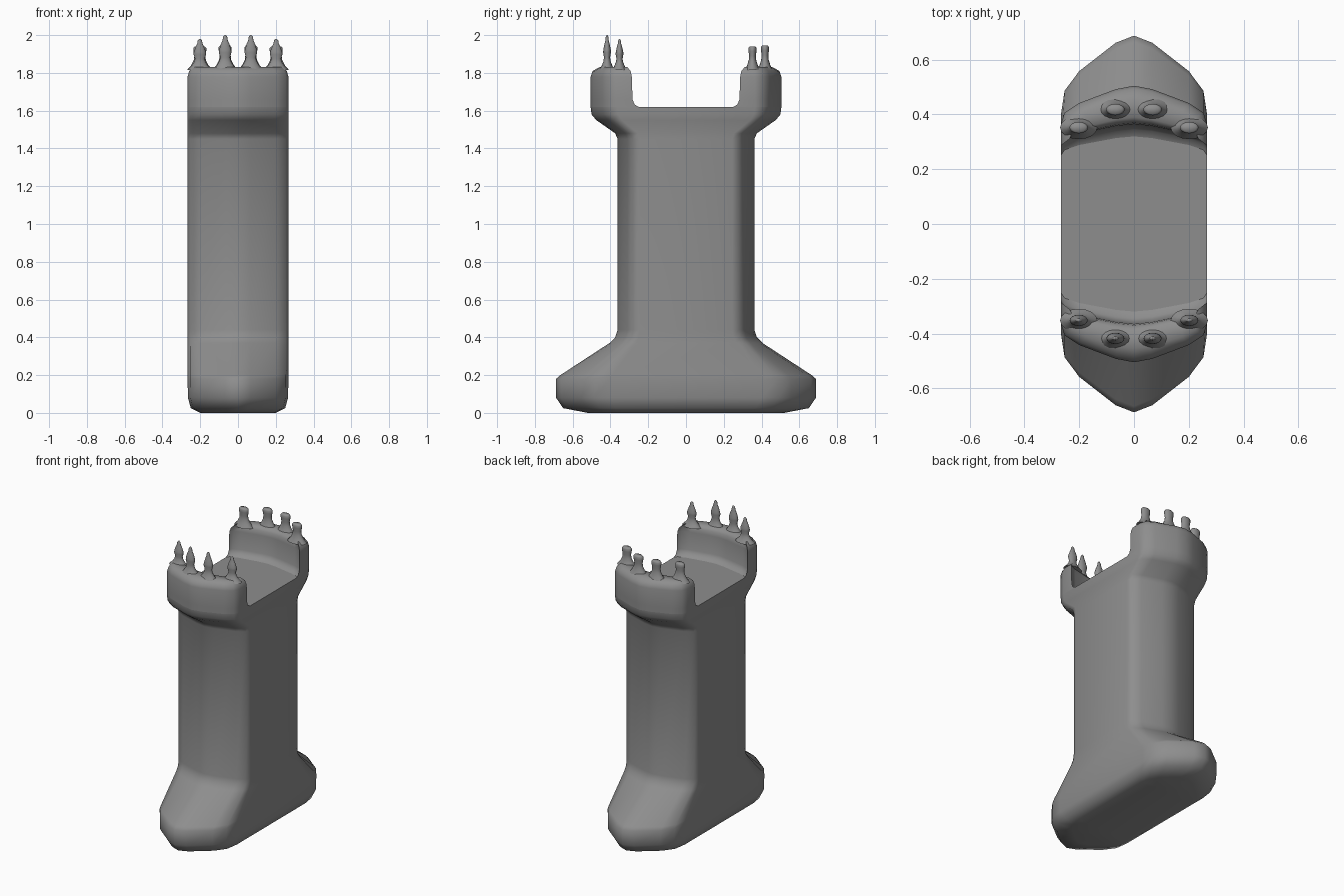
import bpy, bmesh, math

cube = bpy.data.objects.get("Cube")
if cube:
    bpy.data.objects.remove(cube)

stone = bpy.data.materials.new("grey_stone")
stone.use_nodes = True
GREY = (0.27, 0.27, 0.27, 1)
stone.diffuse_color = GREY
stone.node_tree.nodes["Principled BSDF"].inputs["Base Color"].default_value = GREY

# Shape of a pointed end: fraction of width, fraction of corner-to-tip distance
NOSE = [(1, 0), (0.95, 0.3), (0.75, 0.55), (0.25, 0.91), (0, 1)]


def nose(width, corner, tip):
    """Pointed end outline, running from +x to -x."""
    half = [(width * a, corner + (tip - corner) * b) for a, b in NOSE]
    return half + [(-x, y) for x, y in half[-2::-1]]


def loft(name, rings, cap_bottom=True):
    bm = bmesh.new()
    loops = [[bm.verts.new(p) for p in ring] for ring in rings]
    n = len(loops[0])
    for low, high in zip(loops, loops[1:]):
        for i in range(n):
            j = (i + 1) % n
            bm.faces.new((low[i], low[j], high[j], high[i]))
    if cap_bottom:
        bm.faces.new(loops[0][::-1])
    bm.faces.new(loops[-1])
    bmesh.ops.recalc_face_normals(bm, faces=bm.faces)
    bmesh.ops.triangulate(bm, faces=[f for f in bm.faces if len(f.verts) > 4])
    mesh = bpy.data.meshes.new(name)
    bm.to_mesh(mesh)
    bm.free()
    mesh.materials.append(stone)
    obj = bpy.data.objects.new(name, mesh)
    bpy.context.collection.objects.link(obj)
    bpy.ops.object.select_all(action='DESELECT')
    obj.select_set(True)
    bpy.context.view_layer.objects.active = obj
    bpy.ops.object.shade_smooth_by_angle(angle=math.radians(65))
    return obj


# Pier: flared foot, straight shaft, overhanging ledge (z, width, corner y, tip y)
PIER = [(0, 0.2, 0.3, 0.52), (0.025, 0.25, 0.37, 0.65), (0.08, 0.265, 0.4, 0.688),
        (0.18, 0.267, 0.4, 0.688), (0.2, 0.267, 0.39, 0.665), (0.37, 0.267, 0.265, 0.405),
        (0.4, 0.267, 0.25, 0.375), (0.44, 0.267, 0.245, 0.362), (1.45, 0.267, 0.245, 0.362),
        (1.48, 0.267, 0.255, 0.375), (1.55, 0.267, 0.34, 0.475), (1.58, 0.267, 0.36, 0.5),
        (1.62, 0.267, 0.365, 0.505)]
rings = []
for z, w, c, t in PIER:
    end = nose(w, c, t)
    rings.append([(x, y, z) for x, y in end] + [(-x, -y, z) for x, y in end])
loft("pier", rings)

# Parapets (z, width, outer corner, outer tip, inner corner, inner tip)
PARAPET = [(1.62, 0.267, 0.365, 0.505, 0.25, 0.32), (1.632, 0.267, 0.365, 0.505, 0.272, 0.345),
           (1.66, 0.267, 0.365, 0.505, 0.283, 0.36), (1.78, 0.267, 0.365, 0.505, 0.287, 0.365),
           (1.81, 0.258, 0.363, 0.495, 0.293, 0.37), (1.832, 0.235, 0.358, 0.455, 0.312, 0.39)]

# Finials (radius, fraction of height)
SPIKE = [(0.068, 0), (0.046, 0.12), (0.032, 0.24), (0.026, 0.36), (0.033, 0.5), (0.032, 0.58),
         (0.022, 0.75), (0.014, 0.85), (0.011, 0.95), (0.004, 1)]
PEG = [(0.068, 0), (0.046, 0.2), (0.032, 0.42), (0.029, 0.6), (0.034, 0.8), (0.034, 0.93), (0.026, 1)]
SIDES = 16

for label, sy, profile, tops in (("front", -1, SPIKE, (2.0, 1.98)),
                                 ("back", 1, PEG, (1.945, 1.94))):
    rings = []
    for z, w, oc, ot, ic, it in PARAPET:
        outline = nose(w, oc, ot) + nose(w, ic, it)[::-1]
        rings.append([(x, y * sy, z) for x, y in outline])
    loft(label + "_parapet", rings, cap_bottom=False)

    for (px, py), top in zip(((0.068, 0.418), (0.202, 0.352)), tops):
        for side, sx in (("left", 1), ("right", -1)):
            base = 1.815
            rings = []
            for r, f in profile:
                ring = []
                for k in range(SIDES):
                    a = 2 * math.pi * k / SIDES
                    ring.append((sx * px + r * math.cos(a), sy * py + 0.62 * r * math.sin(a),
                                 base + (top - base) * f))
                rings.append(ring)
            place = "inner" if px < 0.1 else "outer"
            loft(f"{label}_{side}_{place}_finial", rings)
